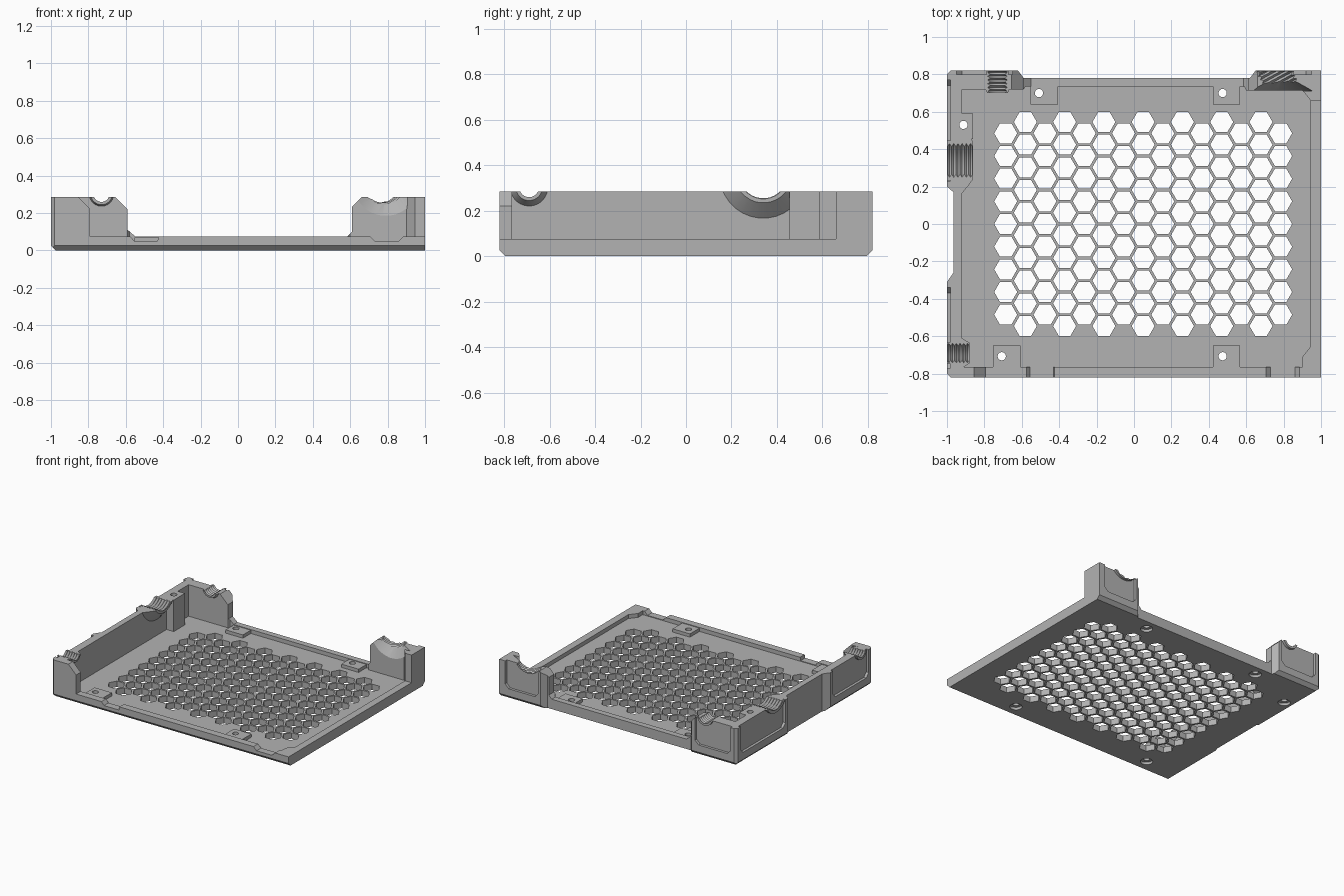
import bpy, bmesh, math
from mathutils import Vector

if "Cube" in bpy.data.objects:
    bpy.data.objects.remove(bpy.data.objects["Cube"])

TOP, RIM, FLOOR = 0.285, 0.075, 0.045

grey = bpy.data.materials.new("plain grey")
grey.diffuse_color = (0.45, 0.45, 0.45, 1)
grey.use_nodes = True
grey.node_tree.nodes["Principled BSDF"].inputs["Base Color"].default_value = grey.diffuse_color


def make(name, bm):
    bmesh.ops.recalc_face_normals(bm, faces=bm.faces)
    me = bpy.data.meshes.new(name)
    bm.to_mesh(me)
    bm.free()
    me.materials.append(grey)
    ob = bpy.data.objects.new(name, me)
    bpy.context.collection.objects.link(ob)
    return ob


def add_prism(bm, pts, lo, hi, axis):
    place = {'x': lambda a, b, h: (h, a, b),
             'y': lambda a, b, h: (a, h, b),
             'z': lambda a, b, h: (a, b, h)}[axis]
    low = [bm.verts.new(place(a, b, lo)) for a, b in pts]
    high = [bm.verts.new(place(a, b, hi)) for a, b in pts]
    bm.faces.new(low)
    bm.faces.new(high)
    n = len(pts)
    for i in range(n):
        j = (i + 1) % n
        bm.faces.new((low[i], low[j], high[j], high[i]))


def prism(name, pts, lo, hi, axis='z'):
    bm = bmesh.new()
    add_prism(bm, pts, lo, hi, axis)
    return make(name, bm)


def rect(a0, a1, b0, b1):
    return [(a0, b0), (a1, b0), (a1, b1), (a0, b1)]


def lathe(name, profile, origin, direction, seg=32):
    """Closed solid of revolution; profile is (distance, radius) along direction."""
    bm = bmesh.new()
    rot = Vector(direction).to_track_quat('Z', 'Y')
    rings = []
    for t, r in profile:
        rings.append([bm.verts.new(Vector(origin) + rot @ Vector(
            (r * math.cos(2 * math.pi * (i + 0.5) / seg),
             r * math.sin(2 * math.pi * (i + 0.5) / seg), t))) for i in range(seg)])
    bm.faces.new(rings[0])
    bm.faces.new(rings[-1])
    for a, b in zip(rings, rings[1:]):
        for i in range(seg):
            j = (i + 1) % seg
            bm.faces.new((a[i], a[j], b[j], b[i]))
    return make(name, bm)


def thread(origin, direction, length, r, teeth=8):
    prof = []
    for i in range(teeth):
        prof += [(length * i / teeth, r), (length * (i + 0.5) / teeth, r + 0.012)]
    return lathe("thread_cutter", prof + [(length, r)], origin, direction)


def combine(body, tool, op='DIFFERENCE'):
    mod = body.modifiers.new("bool", 'BOOLEAN')
    mod.operation, mod.solver, mod.object = op, 'EXACT', tool
    bpy.context.view_layer.objects.active = body
    bpy.ops.object.modifier_apply(modifier=mod.name)
    bpy.data.objects.remove(tool, do_unlink=True)


# Solid blank with recessed left and back sides
outline = [(-0.98, -0.82), (1, -0.82), (1, 0.82), (0.65, 0.82), (0.62, 0.78),
           (-0.59, 0.78), (-0.62, 0.82), (-0.98, 0.82), (-1, 0.80), (-1, 0.20),
           (-0.965, 0.17), (-0.965, -0.26), (-1, -0.31), (-1, -0.80)]
body = prism("case_tray", outline, 0, 0.3)

# Inside of the tray, leaving a square screw post on the left wall
inside = [(-0.92, -0.765), (0.90, -0.765), (0.90, -0.71), (0.945, -0.655),
          (0.945, 0.66), (0.90, 0.715), (0.60, 0.715), (0.59, 0.735),
          (-0.58, 0.735), (-0.59, 0.72), (-0.92, 0.72), (-0.92, 0.59),
          (-0.86, 0.59), (-0.86, 0.455), (-0.92, 0.455)]
combine(body, prism("inside_cutter", inside, FLOOR, 0.5))

# Low front, back and right rims beside the tall corner blocks
front_gap = [(-0.79, RIM), (1.1, RIM), (1.1, 0.34), (-0.91, 0.34), (-0.79, 0.22)]
back_gap = [(-0.55, RIM), (0.585, RIM), (0.61, 0.10), (0.61, 0.235),
            (0.715, 0.34), (-0.71, 0.34), (-0.59, 0.22), (-0.59, 0.11)]
combine(body, prism("front_gap", front_gap, -0.9, -0.6, 'y'))
combine(body, prism("back_gap", back_gap, 0.6, 0.95, 'y'))
combine(body, prism("right_gap", rect(0.8, 1.1, -1, 0.66), RIM, 0.4))

# Shallow notches in the front rim
for a, b, c, d in ((-0.58, -0.555, -0.43, -0.425), (0.70, 0.73, 0.86, 0.89)):
    notch = [(a, 0.08), (b, 0.05), (c, 0.05), (d, 0.08)]
    combine(body, prism("notch", notch, -0.9, -0.75, 'y'))

# Outer panels sunk into the corner blocks, open at the top
def panel(a, b):
    z, c = 0.08, 0.03
    return [(a + c, z), (b - c, z), (b, z + c), (b, 0.4), (a, 0.4), (a, z + c)]

for a, b in ((0.23, 0.77), (-0.77, -0.34)):
    combine(body, prism("left_panel", panel(a, b), -1.1, -0.98, 'x'))
for a, b in ((-0.95, -0.65), (0.67, 0.95)):
    combine(body, prism("back_panel", panel(a, b), 0.80, 0.9, 'y'))

# Screw tabs on the floor
tabs = [(-0.48, 1), (0.495, 1), (-0.68, -1), (0.495, -1)]
for x, side in tabs:
    y0, y1 = (0.64, 0.75) if side > 0 else (-0.78, -0.65)
    combine(body, prism("tab", rect(x - 0.073, x + 0.073, y0, y1), 0.02, 0.07), 'UNION')

# Flared supports and outer collars around the cable glands
solids = [
    ((-0.93, 0.34, 0.359), (1, 0, 0), 0.07, 0.204, 0.125),
    ((-0.93, -0.69, 0.302), (1, 0, 0), 0.05, 0.088, 0.058),
    ((-0.73, 0.73, 0.302), (0, -1, 0), 0.03, 0.070, 0.058),
    ((-0.999, 0.34, 0.359), (1, 0, 0), 0.03, 0.130, 0.130),
    ((-0.999, -0.69, 0.302), (1, 0, 0), 0.03, 0.062, 0.062),
    ((-0.73, 0.819, 0.302), (0, -1, 0), 0.03, 0.062, 0.062),
    ((0.76, 0.819, 0.359), (0, -1, 0), 0.03, 0.120, 0.120),
]
for origin, direction, length, r0, r1 in solids:
    combine(body, lathe("gland_support", [(0, r0), (length, r1)], origin, direction), 'UNION')

# Trim everything level at the top
combine(body, prism("top_trim", rect(-1.3, 1.3, -1.2, 1.2), TOP, 0.9))

# Threaded half openings, the last one set at an angle with a flared mouth
combine(body, thread((-1.02, 0.34, 0.359), (1, 0, 0), 0.18, 0.105))
combine(body, thread((-1.02, -0.69, 0.302), (1, 0, 0), 0.16, 0.043))
combine(body, thread((-0.73, 0.84, 0.302), (0, -1, 0), 0.16, 0.043))
combine(body, thread((0.725, 0.86, 0.359), (0.06, -0.11, 0), 0.22, 0.103, 10))
combine(body, lathe("flare_cutter", [(0, 0.182), (0.055, 0.10)],
                    (0.79, 0.71, 0.359), (0, 1, 0)))

# Honeycomb vents
bm = bmesh.new()
STEP, PITCH, R = 0.105, 0.1212, 0.0615
for col in range(15):
    rows = 9 + col % 2
    cx = -0.686 + col * STEP
    for row in range(rows):
        cy = (row - (rows - 1) / 2) * PITCH
        add_prism(bm, [(cx + R * math.cos(k * math.pi / 3), cy + R * math.sin(k * math.pi / 3))
                       for k in range(6)], -0.1, 0.15, 'z')
combine(body, make("vent_cutter", bm))

# Screw holes with countersinks underneath
for x, y in ((-0.508, 0.70), (0.474, 0.70), (-0.707, -0.707), (0.474, -0.707), (-0.912, 0.53)):
    prof = [(-0.05, 0.043), (0.02, 0.043), (0.021, 0.022), (0.4, 0.022)]
    combine(body, lathe("screw_cutter", prof, (x, y, 0), (0, 0, 1), 24))

# Chamfered bottom edges on the left, front and back
combine(body, prism("left_chamfer", [(-1.05, 0.075), (-0.925, -0.05), (-1.05, -0.05)], -1, 1, 'y'))
for s in (-1, 1):
    edge = [(s * 0.87, 0.075), (s * 0.745, -0.05), (s * 0.87, -0.05)]
    combine(body, prism("edge_chamfer", edge, -1.2, 1.2, 'x'))

# Smooth only the rounded gland and screw surfaces
bpy.ops.object.select_all(action='DESELECT')
body.select_set(True)
bpy.context.view_layer.objects.active = body
bpy.ops.object.shade_smooth_by_angle(angle=math.radians(20))
